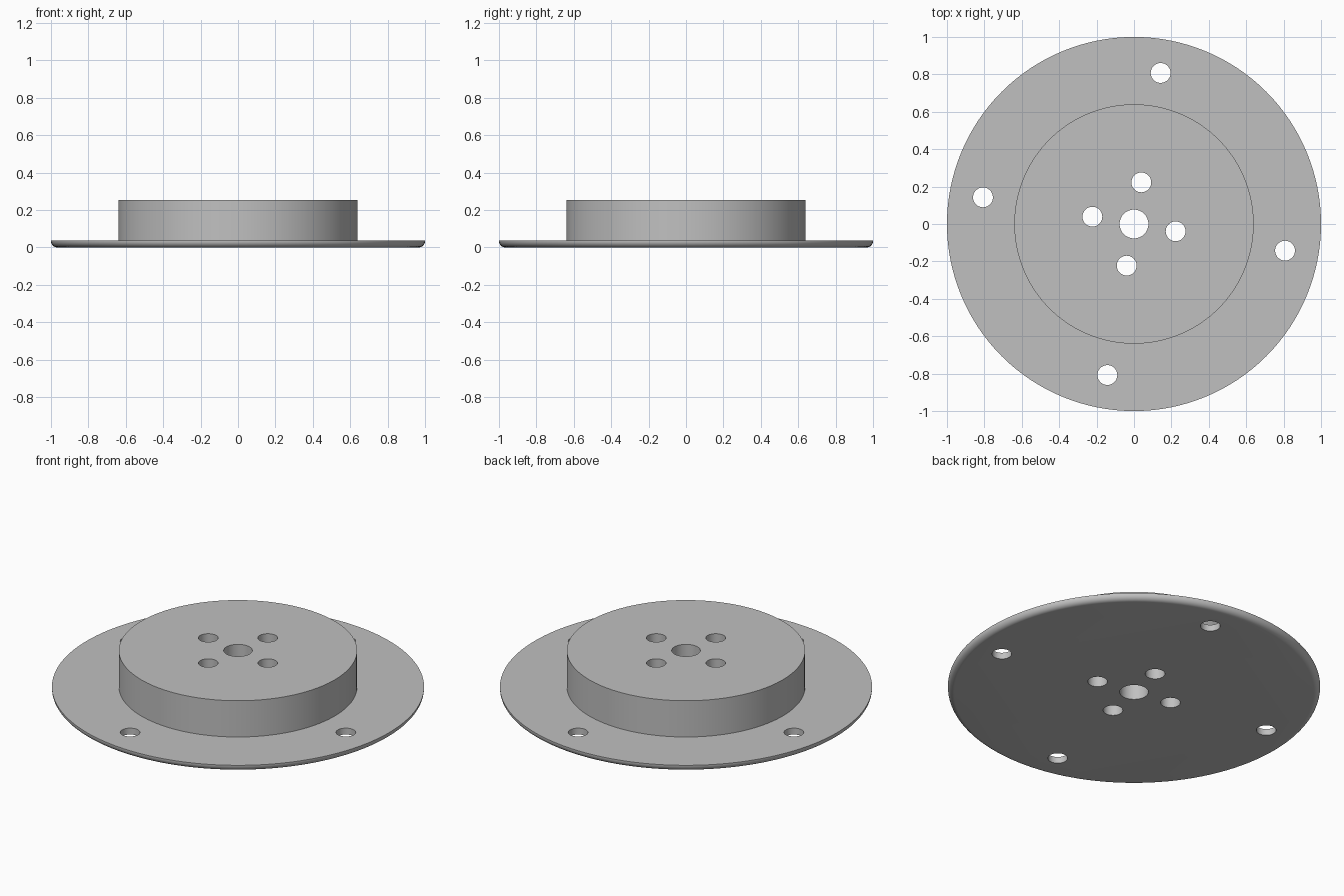
import bpy, bmesh, math
from mathutils import Matrix, Vector

if "Cube" in bpy.data.objects:
    bpy.data.objects.remove(bpy.data.objects["Cube"])

SEGMENTS = 128
FLANGE_R, FLANGE_H, FILLET = 1.0, 0.038, 0.034
BOSS_R, BOSS_H = 0.64, 0.253

grey = bpy.data.materials.new("grey metal")
grey.diffuse_color = (0.53, 0.53, 0.53, 1)
grey.use_nodes = True
grey.node_tree.nodes["Principled BSDF"].inputs["Base Color"].default_value = grey.diffuse_color


def add_object(name, bm):
    mesh = bpy.data.meshes.new(name)
    bm.to_mesh(mesh)
    bm.free()
    mesh.materials.append(grey)
    obj = bpy.data.objects.new(name, mesh)
    bpy.context.collection.objects.link(obj)
    return obj


# Flange and boss: one turned profile with a rounded lower rim
profile = [(0, 0)]
for i in range(9):
    a = math.radians(-90 + 90 * i / 8)
    profile.append((FLANGE_R - FILLET + FILLET * math.cos(a),
                    FILLET + FILLET * math.sin(a)))
profile += [(FLANGE_R, FLANGE_H), (BOSS_R, FLANGE_H), (BOSS_R, BOSS_H), (0, BOSS_H)]

bm = bmesh.new()
verts = [bm.verts.new((r, 0, z)) for r, z in profile]
edges = [bm.edges.new(pair) for pair in zip(verts, verts[1:])]
bmesh.ops.spin(bm, geom=verts + edges, cent=(0, 0, 0), axis=(0, 0, 1),
               angle=2 * math.pi, steps=SEGMENTS, use_merge=False)
bmesh.ops.remove_doubles(bm, verts=bm.verts[:], dist=1e-5)
# Merge each flat end into a single face
for z in (0, BOSS_H):
    centre = [v for v in bm.verts if v.co.xy.length < 1e-4 and abs(v.co.z - z) < 1e-4]
    bmesh.ops.dissolve_verts(bm, verts=centre)
bmesh.ops.recalc_face_normals(bm, faces=bm.faces[:])
hub = add_object("flanged_hub", bm)

# Hole cutters: central bore, inner ring and outer ring of four
holes = [(0.0, 0.0, 0.077)]
for ring in (0.226, 0.82):
    for k in range(4):
        a = math.radians(80 + 90 * k)
        holes.append((ring * math.cos(a), ring * math.sin(a), 0.053))

bm = bmesh.new()
for x, y, r in holes:
    bmesh.ops.create_cone(bm, cap_ends=True, segments=48, radius1=r, radius2=r,
                          depth=1, matrix=Matrix.Translation(Vector((x, y, 0.1))))
cutter = add_object("hole_cutter", bm)
cutter.hide_render = True

# Drill the holes, then remove the cutter
cut = hub.modifiers.new("holes", 'BOOLEAN')
cut.operation = 'DIFFERENCE'
cut.solver = 'EXACT'
cut.object = cutter
bpy.context.view_layer.objects.active = hub
hub.select_set(True)
cutter.select_set(False)
bpy.ops.object.modifier_apply(modifier=cut.name)
bpy.data.objects.remove(cutter)

# Smooth round walls, crisp edges
bpy.ops.object.shade_smooth_by_angle(angle=math.radians(30))
